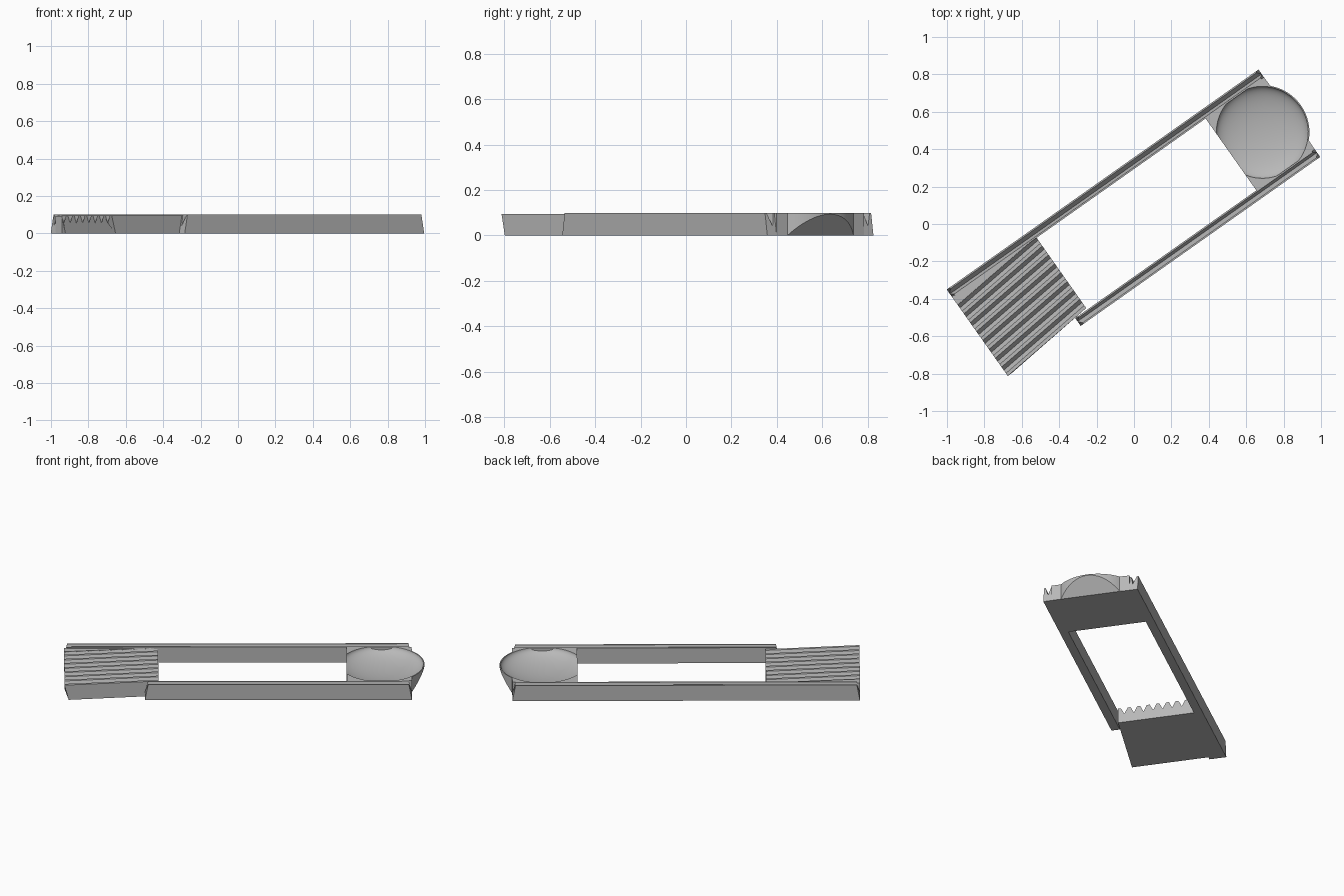
import bpy, bmesh, math
from mathutils import Matrix, Vector

cube = bpy.data.objects.get("Cube")
if cube:
    bpy.data.objects.remove(cube, do_unlink=True)

# One plain grey for every part
grey = bpy.data.materials.new("plain_grey")
grey.use_nodes = True
colour = (0.48, 0.48, 0.48, 1)
grey.diffuse_color = colour
grey.node_tree.nodes["Principled BSDF"].inputs["Base Color"].default_value = colour

# Parts are laid out along x, then turned to the diagonal
TURN = Matrix.Rotation(math.radians(35.2), 4, 'Z') @ Matrix.Translation((0, 0.005, 0))
END = 1.02
HEIGHT = 0.1
INNER = 0.235
WIN_LEFT, WIN_RIGHT = -0.468, 0.638


def finish(name, bm):
    bmesh.ops.recalc_face_normals(bm, faces=bm.faces)
    bm.transform(TURN)
    mesh = bpy.data.meshes.new(name)
    bm.to_mesh(mesh)
    bm.free()
    mesh.materials.append(grey)
    obj = bpy.data.objects.new(name, mesh)
    bpy.context.collection.objects.link(obj)
    return obj


def loft(first, last):
    """Solid between two matching outlines."""
    bm = bmesh.new()
    a = [bm.verts.new(p) for p in first]
    b = [bm.verts.new(p) for p in last]
    bm.faces.new(a)
    bm.faces.new(b)
    for i in range(len(a)):
        j = (i + 1) % len(a)
        bm.faces.new((a[i], a[j], b[j], b[i]))
    return bm


def slab(outline, top):
    return loft([(x, y, 0) for x, y in outline], [(x, y, top) for x, y in outline])


# Grooved side rails with sloped upper ends
rail_profile = [(INNER, 0), (0.286, 0), (0.286, HEIGHT), (0.278, HEIGHT),
                (0.257, 0.04), (0.243, HEIGHT), (INNER, HEIGHT)]


def rail(name, side, start):
    def section(x, inward):
        return [(x + (inward if z > 0.09 else 0), side * y, z) for y, z in rail_profile]
    return finish(name, loft(section(start, 0.018), section(END, -0.018)))


rail("back_rail", 1, -END)
rail("front_rail", -1, -0.547)

# Ribbed grip: V grooves running at a slight angle to the rails
RIBS = 8
near, far = -0.225, 0.24
pitch = (far - near) / RIBS
profile = [(far, 0), (near, 0)]
for i in range(RIBS):
    y = near + i * pitch
    profile += [(y, 0.095), (y + pitch * 0.3, 0.095), (y + pitch * 0.65, 0.055)]
profile.append((far, 0.095))
skew = 0.055
grip_end = [(-END + (0.025 if z == 0 else 0), y - skew, z) for y, z in profile]
grip_start = [(WIN_LEFT, y, z) for y, z in profile]
finish("ribbed_grip", loft(grip_end, grip_start))

# Flat wedge between grip and back rail
finish("grip_wedge", slab([(-END, far - skew - 0.002), (WIN_LEFT, far - 0.002),
                           (-END, far)], 0.092))

# Thumb block with a rounded tip
centre, radius = 0.843, 0.252
half = math.asin(0.178 / radius)
edge = INNER + 0.001
outline = [(WIN_RIGHT, -edge), (END, -edge)]
for i in range(25):
    a = -half + 2 * half * i / 24
    outline.append((centre + radius * math.cos(a), radius * math.sin(a)))
outline += [(END, edge), (WIN_RIGHT, edge)]
bm = slab(outline, HEIGHT)
# Sloped underside of the tip
bmesh.ops.recalc_face_normals(bm, faces=bm.faces)
bmesh.ops.bisect_plane(bm, geom=bm.verts[:] + bm.edges[:] + bm.faces[:],
                       plane_co=Vector((END + 0.001, 0, 0)),
                       plane_no=Vector((0.095, 0, -0.075)), clear_outer=True)
bmesh.ops.holes_fill(bm, edges=[e for e in bm.edges if e.is_boundary], sides=0)
block = finish("thumb_block", bm)

# Scooped dish in the thumb block
bm = bmesh.new()
bmesh.ops.create_uvsphere(bm, u_segments=64, v_segments=32, radius=1)
bm.transform(Matrix.Translation((centre, 0, HEIGHT + 0.001))
             @ Matrix.Diagonal((0.246, 0.246, 0.07, 1)))
cutter = finish("dish_cutter", bm)
cutter.hide_render = True
cut = block.modifiers.new("dish", 'BOOLEAN')
cut.operation = 'DIFFERENCE'
cut.solver = 'EXACT'
cut.object = cutter
bpy.ops.object.select_all(action='DESELECT')
bpy.context.view_layer.objects.active = block
block.select_set(True)
bpy.ops.object.modifier_apply(modifier=cut.name)
bpy.data.objects.remove(cutter, do_unlink=True)
bpy.ops.object.shade_smooth_by_angle(angle=math.radians(25))
